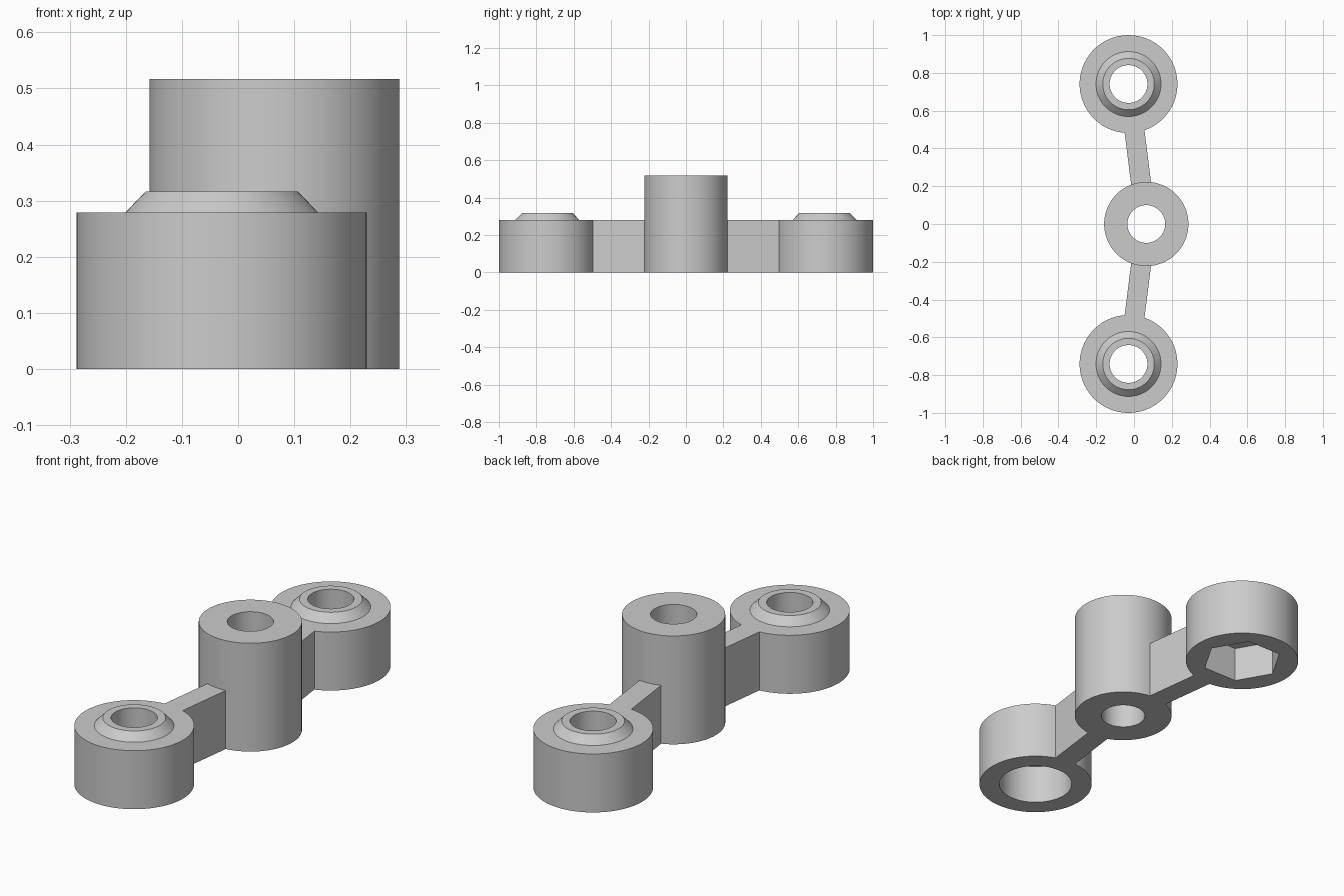
import bpy
import bmesh
import math
from mathutils import Vector

if "Cube" in bpy.data.objects:
    bpy.data.objects.remove(bpy.data.objects["Cube"], do_unlink=True)

SIDES = 96
HOLE = 0.1
BODY_HEIGHT = 0.279
END_RADIUS = 0.259
CENTRE_RADIUS = 0.223
ARM_WIDTH = 0.106
CENTRE = Vector((0.065, 0))

grey = bpy.data.materials.new("plain grey")
grey.use_nodes = True
grey.diffuse_color = (0.6, 0.6, 0.6, 1)
grey.node_tree.nodes["Principled BSDF"].inputs["Base Color"].default_value = grey.diffuse_color


def finish(name, bm, position):
    """Turn a bmesh into a smooth object with crisp edges."""
    bmesh.ops.recalc_face_normals(bm, faces=bm.faces)
    mesh = bpy.data.meshes.new(name)
    bm.to_mesh(mesh)
    bm.free()
    mesh.materials.append(grey)
    obj = bpy.data.objects.new(name, mesh)
    obj.location = (position.x, position.y, 0)
    bpy.context.collection.objects.link(obj)
    bpy.ops.object.select_all(action="DESELECT")
    obj.select_set(True)
    bpy.context.view_layer.objects.active = obj
    bpy.ops.object.shade_smooth_by_angle(angle=math.radians(30))


def round_radius(radius):
    return lambda angle: radius


def hex_radius(apothem):
    """Radius of a hexagon with corners on the x axis."""
    sector = math.pi / 3
    return lambda angle: apothem / math.cos(angle % sector - sector / 2)


def revolve(name, profile, position):
    """Sweep a closed profile of (radius, z) around the vertical axis."""
    bm = bmesh.new()
    rings = []
    for i in range(SIDES):
        # the tiny offset keeps corner angles on the right side of the modulo
        a = math.tau * i / SIDES + 1e-7
        ring = []
        for radius, z in profile:
            r = radius(a) if callable(radius) else radius
            ring.append(bm.verts.new((r * math.cos(a), r * math.sin(a), z)))
        rings.append(ring)
    count = len(profile)
    for i in range(SIDES):
        here, after = rings[i], rings[(i + 1) % SIDES]
        for j in range(count):
            k = (j + 1) % count
            bm.faces.new((here[j], after[j], after[k], here[k]))
    finish(name, bm, position)


def end_arc(centre, radius, toward):
    """Points where an arm meets the round wall of a boss."""
    heading = math.atan2(toward.y, toward.x)
    half = math.asin(ARM_WIDTH / 2 / radius)
    steps = 6
    return [centre + radius * Vector((math.cos(heading + t), math.sin(heading + t)))
            for t in (half * (2 * i / steps - 1) for i in range(steps + 1))]


def arm(name, end):
    """Straight bar whose ends follow the walls of the two bosses."""
    along = end - CENTRE
    outline = end_arc(CENTRE, CENTRE_RADIUS - 0.001, along)
    outline += end_arc(end, END_RADIUS - 0.001, -along)
    bm = bmesh.new()
    base = bm.faces.new([bm.verts.new((p.x, p.y, 0)) for p in outline])
    top = bmesh.ops.extrude_face_region(bm, geom=[base])["geom"]
    bmesh.ops.translate(bm, vec=(0, 0, BODY_HEIGHT),
                        verts=[v for v in top if isinstance(v, bmesh.types.BMVert)])
    finish(name, bm, Vector((0, 0)))


# Tall centre boss with a through hole
revolve("centre_boss",
        [(HOLE, 0.517), (CENTRE_RADIUS, 0.517), (CENTRE_RADIUS, 0), (HOLE, 0)], CENTRE)

# End bosses: raised conical collar above, screw or nut pocket below
for side, sign, pocket, depth in (("front", -1, round_radius(0.167), 0.19),
                                  ("back", 1, hex_radius(0.158), 0.17)):
    end = Vector((-0.029, 0.741 * sign))
    revolve(side + "_boss",
            [(HOLE, 0.316), (0.136, 0.316), (0.172, BODY_HEIGHT),
             (END_RADIUS, BODY_HEIGHT), (END_RADIUS, 0),
             (pocket, 0), (pocket, depth), (HOLE, depth)], end)
    arm(side + "_arm", end)
